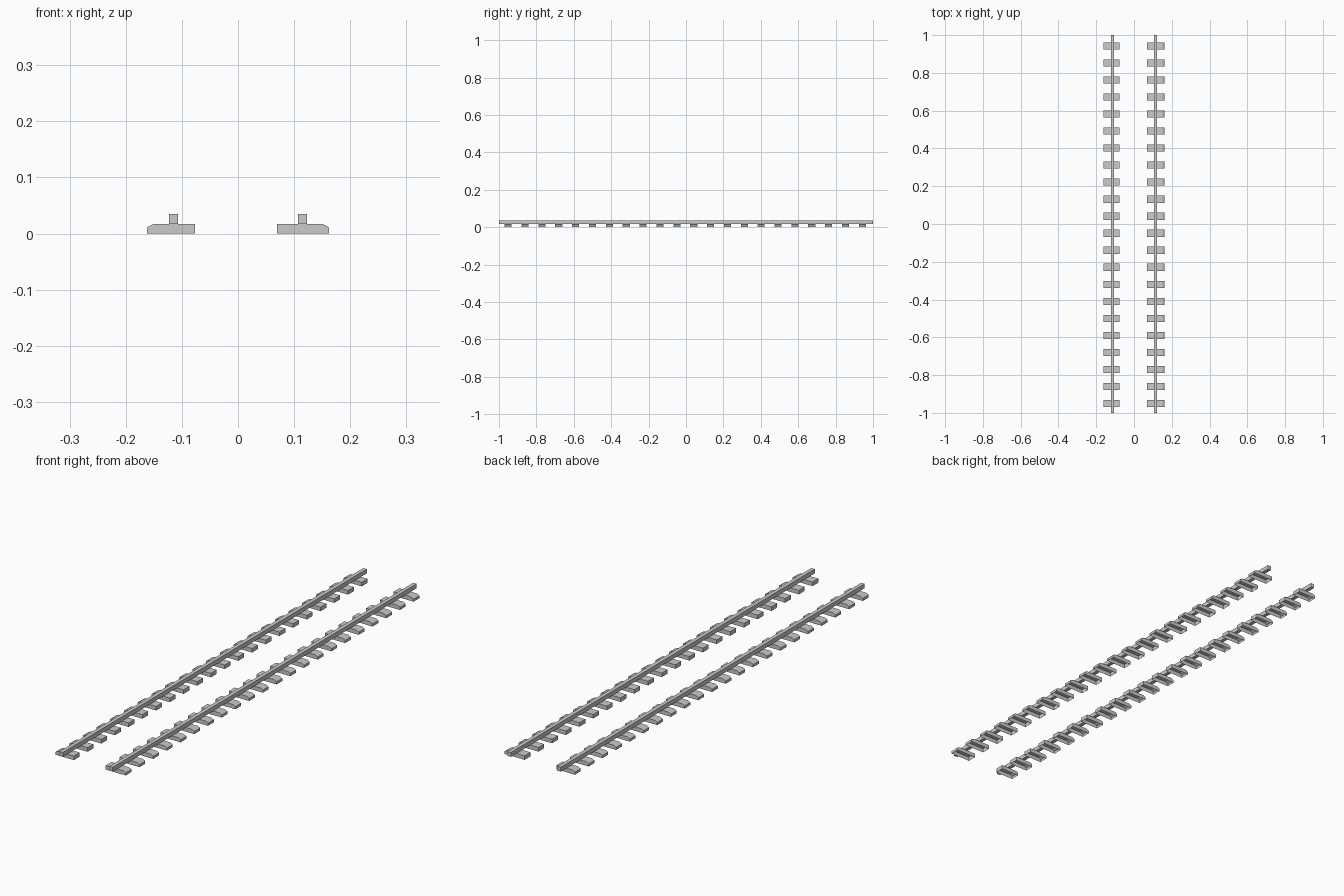
import bpy
import bmesh

if "Cube" in bpy.data.objects:
    bpy.data.objects.remove(bpy.data.objects["Cube"])

SLEEPERS = 22
PITCH = 0.0902
FIRST_Y = -0.951
SLEEPER_WIDTH = 0.038
BASE_TOP = 0.017
RAIL_TOP = 0.035


def extrude_profile(name, profile, y0, y1, open_bottom=False):
    """Extrude an (x, z) profile along y."""
    bm = bmesh.new()
    face = bm.faces.new([bm.verts.new((x, y0, z)) for x, z in profile])
    ext = bmesh.ops.extrude_face_region(bm, geom=[face], use_keep_orig=True)
    verts = [v for v in ext["geom"] if isinstance(v, bmesh.types.BMVert)]
    bmesh.ops.translate(bm, verts=verts, vec=(0, y1 - y0, 0))
    bmesh.ops.recalc_face_normals(bm, faces=bm.faces[:])
    if open_bottom:
        under = [f for f in bm.faces if f.normal.z < -0.9]
        bmesh.ops.delete(bm, geom=under, context='FACES_ONLY')
    mesh = bpy.data.meshes.new(name)
    bm.to_mesh(mesh)
    bm.free()
    obj = bpy.data.objects.new(name, mesh)
    bpy.context.collection.objects.link(obj)
    return obj


for side, s, inner in (("left", -1, 0.077), ("right", 1, 0.0695)):
    # Rail: plain square bar running the full length
    extrude_profile(f"{side}_rail",
                    [(s * 0.107, BASE_TOP), (s * 0.123, BASE_TOP),
                     (s * 0.123, RAIL_TOP), (s * 0.107, RAIL_TOP)],
                    -1.0, 1.0)

    # Half sleepers: hollow underneath, chamfered on the outer end
    sleeper = extrude_profile(f"{side}_sleepers",
                              [(s * inner, 0), (s * 0.162, 0),
                               (s * 0.162, 0.011), (s * 0.151, BASE_TOP),
                               (s * inner, BASE_TOP)],
                              FIRST_Y - SLEEPER_WIDTH / 2,
                              FIRST_Y + SLEEPER_WIDTH / 2,
                              open_bottom=True)
    array = sleeper.modifiers.new("repeat", 'ARRAY')
    array.count = SLEEPERS
    array.use_relative_offset = False
    array.use_constant_offset = True
    array.constant_offset_displace = (0, PITCH, 0)
